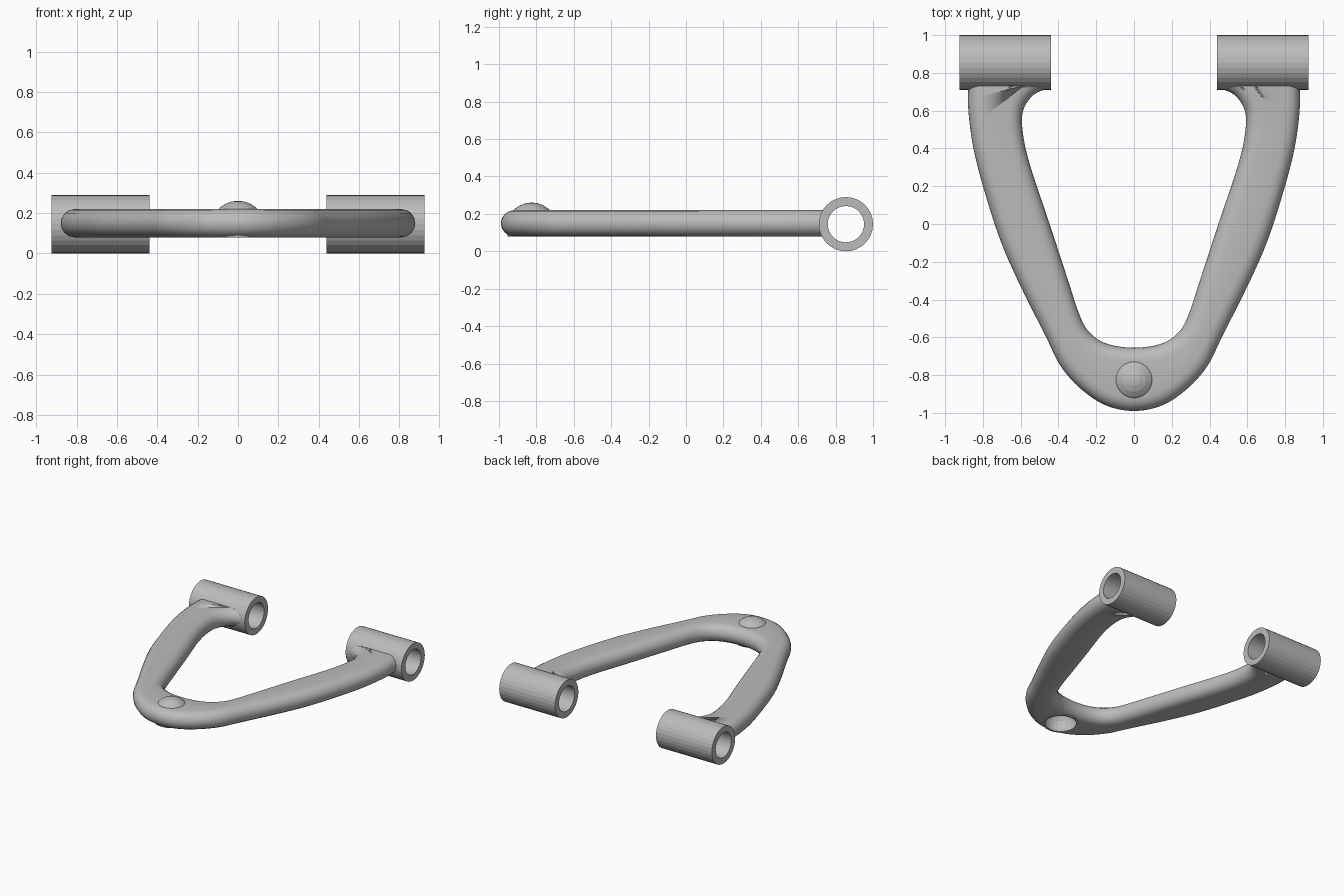
import bpy, bmesh, math
from mathutils import Vector

cube = bpy.data.objects.get("Cube")
if cube:
    bpy.data.objects.remove(cube, do_unlink=True)

steel = bpy.data.materials.new("grey_steel")
steel.use_nodes = True
steel.diffuse_color = (0.5, 0.5, 0.5, 1)
steel.node_tree.nodes["Principled BSDF"].inputs["Base Color"].default_value = (0.5, 0.5, 0.5, 1)

MID, HALF = 0.15, 0.07          # arm mid height and half thickness
BALL = Vector((0, -0.825, 0.125))


def finish(bm, name):
    bmesh.ops.recalc_face_normals(bm, faces=bm.faces)
    mesh = bpy.data.meshes.new(name)
    bm.to_mesh(mesh)
    bm.free()
    mesh.materials.append(steel)
    obj = bpy.data.objects.new(name, mesh)
    bpy.context.scene.collection.objects.link(obj)
    return obj


def smooth_path(points, steps=4):
    """Catmull-Rom curve through the points."""
    p = [Vector(q) for q in points]
    p = [2 * p[0] - p[1]] + p + [2 * p[-1] - p[-2]]
    out = []
    for a, b, c, d in zip(p, p[1:], p[2:], p[3:]):
        for i in range(steps):
            t = i / steps
            out.append(0.5 * (2 * b + (c - a) * t + (2 * a - 5 * b + 4 * c - d) * t**2
                              + (3 * b - a - 3 * c + d) * t**3))
    return out + [p[-2]]


def mirrored(half):
    return half + [(-x, y) for x, y in reversed(half[:-1])]


def inward(path, side):
    """Unit normals pointing from an edge into the arm."""
    result = []
    for i in range(len(path)):
        t = (path[min(i + 1, len(path) - 1)] - path[max(i - 1, 0)]).normalized()
        result.append(Vector((t.y, -t.x)) * side)
    return result


def lathe(profile, axis, segments, name, closed=True):
    """Revolve (radius, offset) points about an axis given by a placing function."""
    bm = bmesh.new()
    rings = [[bm.verts.new(axis(r * math.cos(a), r * math.sin(a), h)) for r, h in profile]
             for a in (math.tau * i / segments for i in range(segments))]
    n = len(profile)
    for i in range(segments):
        a, b = rings[i], rings[(i + 1) % segments]
        for j in range(n if closed else n - 1):
            k = (j + 1) % n
            bm.faces.new((a[j], b[j], b[k], a[k]))
    bmesh.ops.remove_doubles(bm, verts=bm.verts, dist=0.0001)
    return finish(bm, name)


# V-shaped arm: rounded section swept between an outer and an inner edge
outer = smooth_path(mirrored([(.877, .745), (.877, .6), (.85, .4), (.795, .185), (.71, -.08), (.61, -.31),
                              (.465, -.6), (.39, -.75), (.285, -.87), (.15, -.96), (0, -.99)]))
inner = smooth_path(mirrored([(.44, .722), (.53, .685), (.587, .6), (.588, .48), (.55, .31), (.45, .01),
                              (.355, -.28), (.285, -.49), (.23, -.58), (.14, -.635), (0, -.655)]))
bm = bmesh.new()
loops = []
arc = [math.pi * i / 8 - math.pi / 2 for i in range(9)]
for o, no, i, ni in zip(outer, inward(outer, 1), inner, inward(inner, -1)):
    ring = []
    for edge, n, sign in ((o, no, 1), (i, ni, -1)):
        for a in arc:
            p = edge + n * HALF * (1 - math.cos(a))
            ring.append(bm.verts.new((p.x, min(p.y, 0.745), MID + sign * HALF * math.sin(a))))
    loops.append(ring)
for a, b in zip(loops, loops[1:]):
    for j in range(len(a)):
        k = (j + 1) % len(a)
        bm.faces.new((a[j], b[j], b[k], a[k]))
bm.faces.new(loops[0])
bm.faces.new(loops[-1])
arm = finish(bm, "control_arm")

# Socket cut into the underside of the arm
bm = bmesh.new()
bmesh.ops.create_uvsphere(bm, u_segments=24, v_segments=16, radius=0.128)
bmesh.ops.translate(bm, verts=bm.verts, vec=BALL)
cutter = finish(bm, "socket_cutter")
cutter.hide_render = True
cutter.hide_viewport = True
cut = arm.modifiers.new("socket", "BOOLEAN")
cut.operation = "DIFFERENCE"
cut.solver = "EXACT"
cut.object = cutter

# Hollow ball-joint dome, open below
def dome_arc(radius):
    low = math.asin((MID - HALF - 0.001 - BALL.z) / radius)
    return [(radius * math.cos(a), radius * math.sin(a))
            for a in (low + (math.pi / 2 - low) * i / 8 for i in range(9))]

lathe(dome_arc(0.136) + dome_arc(0.122)[::-1], lambda u, v, h: BALL + Vector((u, v, h)), 24, "ball_dome")

# Pivot bushings: hollow tubes along x
for side, name in ((1, "left_bushing"), (-1, "right_bushing")):
    lathe([(.145, -.243), (.145, .243), (.097, .243), (.097, -.243)],
          lambda u, v, h: Vector((side * .682 + h, .855 + u, .145 + v)), 32, name)

# Soft shading on the rounded parts
for obj in bpy.context.scene.objects:
    obj.select_set(obj.name in {"control_arm"})
bpy.context.view_layer.objects.active = arm
bpy.ops.object.shade_smooth_by_angle(angle=math.radians(40))
